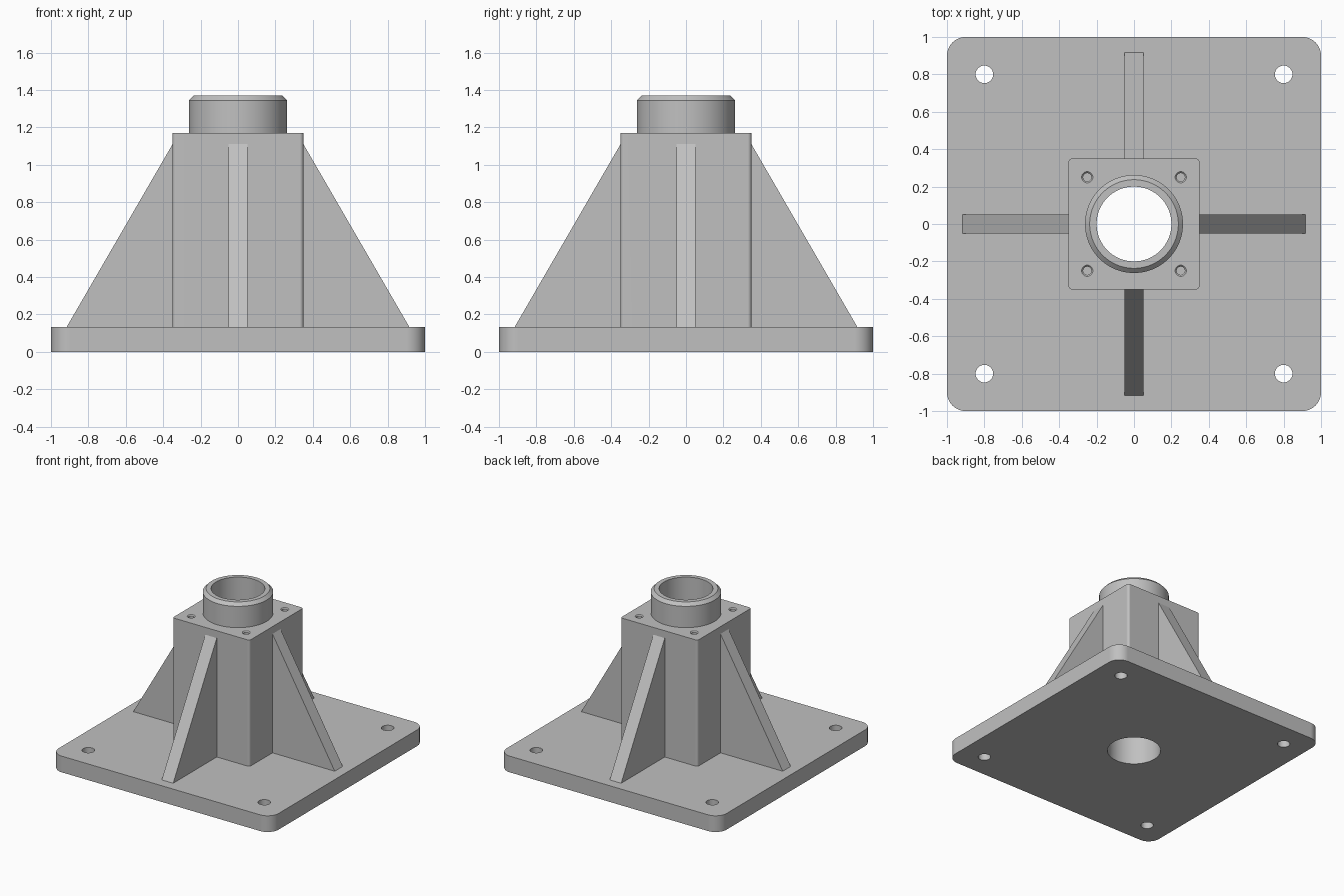
import bpy, bmesh, math
from mathutils import Matrix

if "Cube" in bpy.data.objects:
    bpy.data.objects.remove(bpy.data.objects["Cube"])

steel = bpy.data.materials.new("grey_steel")
steel.diffuse_color = (0.53, 0.53, 0.53, 1)
steel.use_nodes = True
steel.node_tree.nodes["Principled BSDF"].inputs["Base Color"].default_value = steel.diffuse_color
BASE_TOP, COLUMN_TOP, TOP = 0.133, 1.17, 1.37
BORE, SEG = 0.2, 96


def make(name, bm):
    bmesh.ops.recalc_face_normals(bm, faces=bm.faces)
    me = bpy.data.meshes.new(name)
    bm.to_mesh(me)
    bm.free()
    me.materials.append(steel)
    ob = bpy.data.objects.new(name, me)
    bpy.context.collection.objects.link(ob)
    return ob


def prism(name, points, vec):
    """Extrude a flat outline along a vector."""
    bm = bmesh.new()
    face = bm.faces.new([bm.verts.new(p) for p in points])
    new = bmesh.ops.extrude_face_region(bm, geom=[face])["geom"]
    bmesh.ops.translate(bm, vec=vec, verts=[v for v in new if isinstance(v, bmesh.types.BMVert)])
    return make(name, bm)


def rounded_block(name, half, radius, z0, z1, steps=10):
    pts = []
    for k, (sx, sy) in enumerate([(1, 1), (-1, 1), (-1, -1), (1, -1)]):
        for i in range(steps + 1):
            a = math.pi / 2 * (k + i / steps)
            pts.append((sx * (half - radius) + radius * math.cos(a),
                        sy * (half - radius) + radius * math.sin(a), z0))
    return prism(name, pts, (0, 0, z1 - z0))


def lathe(name, profile, x=0, y=0, seg=SEG):
    """Revolve a closed (radius, z) profile; radius 0 points become poles."""
    bm = bmesh.new()
    rings = []
    for r, z in profile:
        if r == 0:
            rings.append([bm.verts.new((x, y, z))] * seg)
        else:
            rings.append([bm.verts.new((x + r * math.cos(2 * math.pi * i / seg),
                                        y + r * math.sin(2 * math.pi * i / seg), z))
                          for i in range(seg)])
    n = len(rings)
    for k in range(n):
        a, b = rings[k], rings[(k + 1) % n]
        for i in range(seg):
            j = (i + 1) % seg
            vs = list(dict.fromkeys([a[i], a[j], b[j], b[i]]))
            if len(vs) > 2:
                bm.faces.new(vs)
    return make(name, bm)


def cut(ob, cutters):
    for c in cutters:
        m = ob.modifiers.new("hole", "BOOLEAN")
        m.operation, m.solver, m.object = "DIFFERENCE", "EXACT", c
    dg = bpy.context.evaluated_depsgraph_get()
    me = bpy.data.meshes.new_from_object(ob.evaluated_get(dg))
    ob.modifiers.clear()
    ob.data = me
    for c in cutters:
        bpy.data.objects.remove(c)


def drill(r, z0, z1, x=0, y=0, seg=32):
    return lathe("drill", [(0, z0), (r, z0), (r, z1), (0, z1)], x, y, seg)


corners = [(sx, sy) for sx in (-1, 1) for sy in (-1, 1)]

# Base plate with bore and four bolt holes
base = rounded_block("base_plate", 1.0, 0.1, 0, BASE_TOP)
cut(base, [drill(BORE, -0.1, 0.3, seg=SEG)] +
    [drill(0.047, -0.1, 0.3, 0.8 * sx, 0.8 * sy) for sx, sy in corners])

# Square column with bore and four blind, countersunk screw holes
column = rounded_block("column", 0.35, 0.02, BASE_TOP, COLUMN_TOP, 6)
screw = [(0, 1.05), (0.022, 1.05), (0.022, COLUMN_TOP - 0.008),
         (0.03, COLUMN_TOP), (0.03, 1.2), (0, 1.2)]
cut(column, [drill(BORE, 0, 1.3, seg=SEG)] +
    [lathe("drill", screw, 0.25 * sx, 0.25 * sy, 32) for sx, sy in corners])

# Chamfered collar ring
collar = lathe("collar", [(BORE, COLUMN_TOP), (0.262, COLUMN_TOP), (0.262, TOP - 0.025),
                          (0.237, TOP), (BORE, TOP)])

# Four triangular ribs
ribs = []
for k, side in enumerate(("right", "back", "left", "front")):
    rib = prism("rib_" + side, [(0.35, -0.052, BASE_TOP), (0.916, -0.052, BASE_TOP),
                                (0.35, -0.052, 1.11)], (0, 0.104, 0))
    rib.data.transform(Matrix.Rotation(k * math.pi / 2, 4, "Z"))
    ribs.append(rib)

# Smooth round surfaces, keep edges crisp
for ob in [base, column, collar] + ribs:
    ob.data.shade_smooth()
    ob.data.set_sharp_from_angle(angle=math.radians(30))
    m = ob.modifiers.new("weighted_normals", "WEIGHTED_NORMAL")
    m.keep_sharp = True
